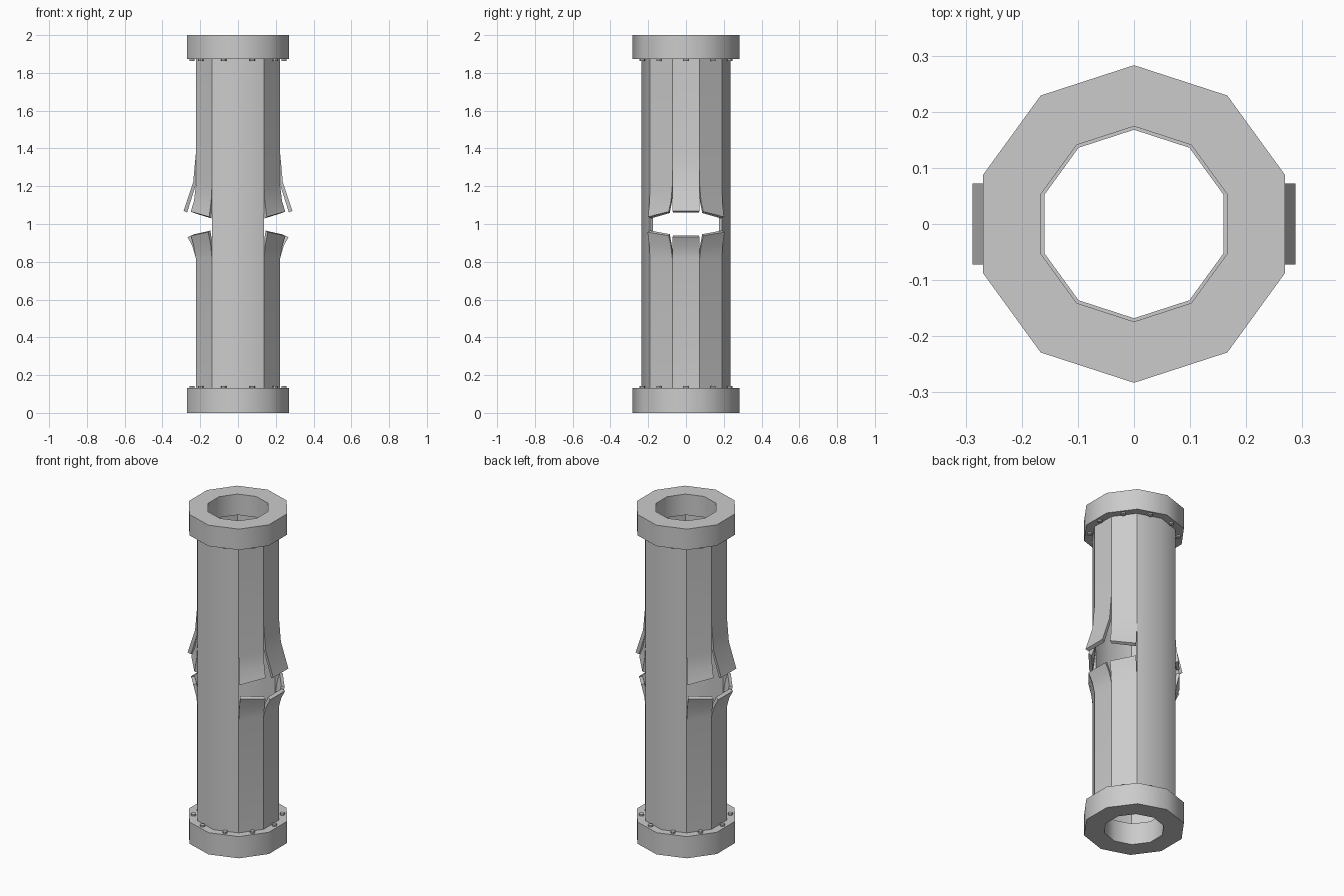
import bpy, bmesh
from math import radians, sin, cos
from mathutils import Vector, Matrix

if "Cube" in bpy.data.objects:
    bpy.data.objects.remove(bpy.data.objects["Cube"])

SIDES = 10
TUBE_R, TUBE_IN = 0.235, 0.216

grey = bpy.data.materials.new("plain grey")
grey.use_nodes = True
grey.diffuse_color = (0.6, 0.6, 0.6, 1)
grey.node_tree.nodes["Principled BSDF"].inputs["Base Color"].default_value = (0.6, 0.6, 0.6, 1)


def finish(name, bm):
    bmesh.ops.recalc_face_normals(bm, faces=bm.faces)
    mesh = bpy.data.meshes.new(name)
    bm.to_mesh(mesh)
    bm.free()
    mesh.materials.append(grey)
    ob = bpy.data.objects.new(name, mesh)
    bpy.context.collection.objects.link(ob)
    bpy.ops.object.select_all(action="DESELECT")
    ob.select_set(True)
    bpy.context.view_layer.objects.active = ob
    bpy.ops.object.shade_smooth_by_angle(angle=radians(40))


def polar(r, deg):
    return Vector((r * cos(radians(deg)), r * sin(radians(deg)), 0))


def wall_piece(name, angles, rows):
    """Loft a thick wall; each row gives (z, outward push) at its first and last
    angle, and how far the inner skin shifts in z."""
    bm = bmesh.new()
    out = polar(1, (angles[0] + angles[-1]) / 2)
    rings = []
    for (z0, d0), (z1, d1), lip in rows:
        outer, inner = [], []
        for i, a in enumerate(angles):
            t = i / (len(angles) - 1)
            shift = out * (d0 + (d1 - d0) * t) + Vector((0, 0, z0 + (z1 - z0) * t))
            outer.append(bm.verts.new(polar(TUBE_R, a) + shift))
            inner.append(bm.verts.new(polar(TUBE_IN, a) + shift + Vector((0, 0, lip))))
        rings.append(outer + inner[::-1])
    n = len(rings[0])
    for low, high in zip(rings, rings[1:]):
        for i in range(n):
            j = (i + 1) % n
            bm.faces.new((low[i], low[j], high[j], high[i]))
    for ring in (rings[0], rings[-1]):
        for i in range(n // 2 - 1):
            bm.faces.new((ring[i], ring[i + 1], ring[n - 2 - i], ring[n - 1 - i]))
    finish(name, bm)


def even(z, push=0, lip=0):
    return ((z, push), (z, push), lip)


# Unbroken front and back walls
for name, mid in (("front_wall", -90), ("back_wall", 90)):
    wall_piece(name, (mid - 36, mid, mid + 36), [even(0.12), even(1.89)])

# Torn side strips: straight at the flange, curling outward at the tear
MIDDLE_UPPER = [even(1.89), even(1.37), even(1.22, 0.014), even(1.07, 0.064, -0.009)]
MIDDLE_LOWER = [even(0.12), even(0.82), even(0.88, 0.017), even(0.93, 0.043, 0.01)]
# Corner strips: first value beside the unbroken wall, second beside the middle strip
CORNER_UPPER = [even(1.89), even(1.2), ((1.12, 0.005), (1.12, 0.012), 0),
                ((1.038, 0.018), (1.066, 0.033), -0.008)]
CORNER_LOWER = [even(0.12), even(0.82), ((0.89, 0.008), (0.88, 0.012), 0),
                ((0.957, 0.024), (0.938, 0.032), 0.008)]

for side, mid, sign in (("left", 0, 1), ("right", 180, -1)):
    for level, middle, corner in (("upper", MIDDLE_UPPER, CORNER_UPPER),
                                  ("lower", MIDDLE_LOWER, CORNER_LOWER)):
        wall_piece(f"{side}_{level}_strip", (mid - 18, mid + 18), middle)
        for end, turn in (("front", -sign), ("back", sign)):
            wall_piece(f"{side}_{end}_{level}_strip",
                       (mid + turn * 54, mid + turn * 18), corner)


# End flanges with a ring of small bolts
def flange(name, z0, z1, hole):
    bm = bmesh.new()
    profile = [(0.283, z0), (0.283, z1), (hole, z1), (hole, z0)]
    verts = [bm.verts.new((0, r, z)) for r, z in profile]
    edges = [bm.edges.new((verts[i], verts[(i + 1) % 4])) for i in range(4)]
    bmesh.ops.spin(bm, geom=verts + edges, cent=(0, 0, 0), axis=(0, 0, 1),
                   angle=radians(360), steps=SIDES, use_merge=False)
    bmesh.ops.remove_doubles(bm, verts=bm.verts, dist=0.0005)
    finish(name, bm)


def bolts(name, z):
    bm = bmesh.new()
    for i in range(SIDES):
        spot = polar(0.244, i * 360 / SIDES) + Vector((0, 0, z))
        bmesh.ops.create_cone(bm, cap_ends=True, segments=8, radius1=0.014,
                              radius2=0.014, depth=0.024, matrix=Matrix.Translation(spot))
    finish(name, bm)


flange("lower_flange", 0, 0.132, 0.168)
flange("upper_flange", 1.873, 2, 0.174)
bolts("lower_bolts", 0.131)
bolts("upper_bolts", 1.875)
